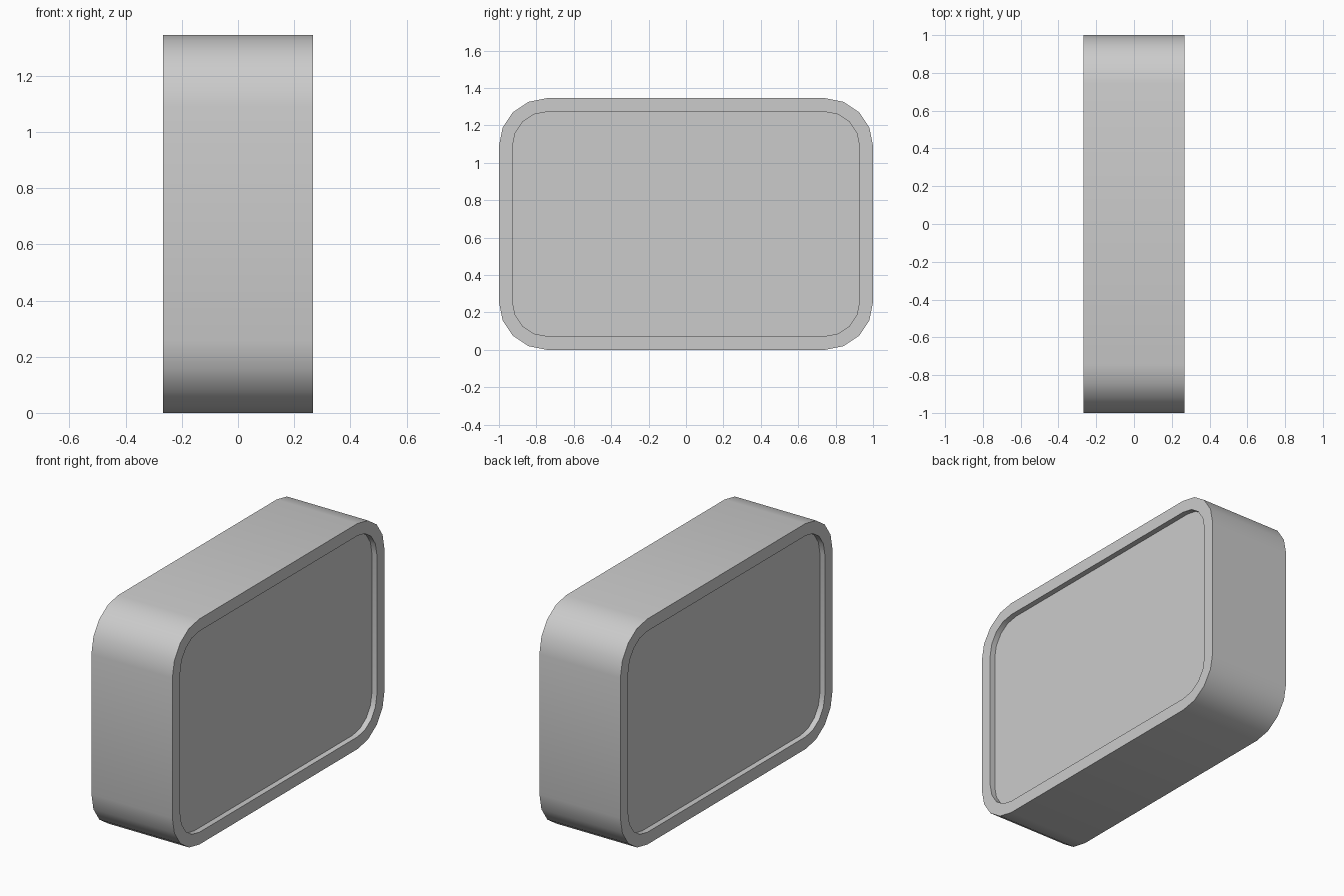
import bpy, bmesh, math

if "Cube" in bpy.data.objects:
    bpy.data.objects.remove(bpy.data.objects["Cube"])

HALF_X, HALF_Y, HEIGHT = 0.267, 1.0, 1.345
CORNER, BORDER, RECESS, SEGMENTS = 0.255, 0.073, 0.033, 4


def rounded_ring(bm, x, inset):
    """Rounded rectangle of vertices in the YZ plane, shrunk by inset."""
    r = CORNER - inset
    cy, cz = HALF_Y - CORNER, HEIGHT / 2 - CORNER
    ring = []
    for k, (sy, sz) in enumerate([(1, 1), (-1, 1), (-1, -1), (1, -1)]):
        for i in range(SEGMENTS + 1):
            a = math.radians(90 * (k + i / SEGMENTS))
            ring.append(bm.verts.new((x, sy * cy + r * math.cos(a),
                                      HEIGHT / 2 + sz * cz + r * math.sin(a))))
    return ring


# Casing: outer shell, flat rims and a shallow recessed panel on both sides
bm = bmesh.new()
sections = [
    (-HALF_X + RECESS, BORDER), (-HALF_X, BORDER), (-HALF_X, 0),
    (HALF_X, 0), (HALF_X, BORDER), (HALF_X - RECESS, BORDER),
]
rings = [rounded_ring(bm, x, inset) for x, inset in sections]
for a, b in zip(rings, rings[1:]):
    for i in range(len(a)):
        j = (i + 1) % len(a)
        bm.faces.new((a[i], a[j], b[j], b[i]))
bm.faces.new(rings[0])
bm.faces.new(rings[-1])
bmesh.ops.recalc_face_normals(bm, faces=bm.faces)

mesh = bpy.data.meshes.new("casing")
bm.to_mesh(mesh)
bm.free()
casing = bpy.data.objects.new("casing", mesh)
bpy.context.collection.objects.link(casing)

# Smooth corners, crisp rims
bpy.context.view_layer.objects.active = casing
casing.select_set(True)
bpy.ops.object.shade_smooth_by_angle(angle=math.radians(35))
